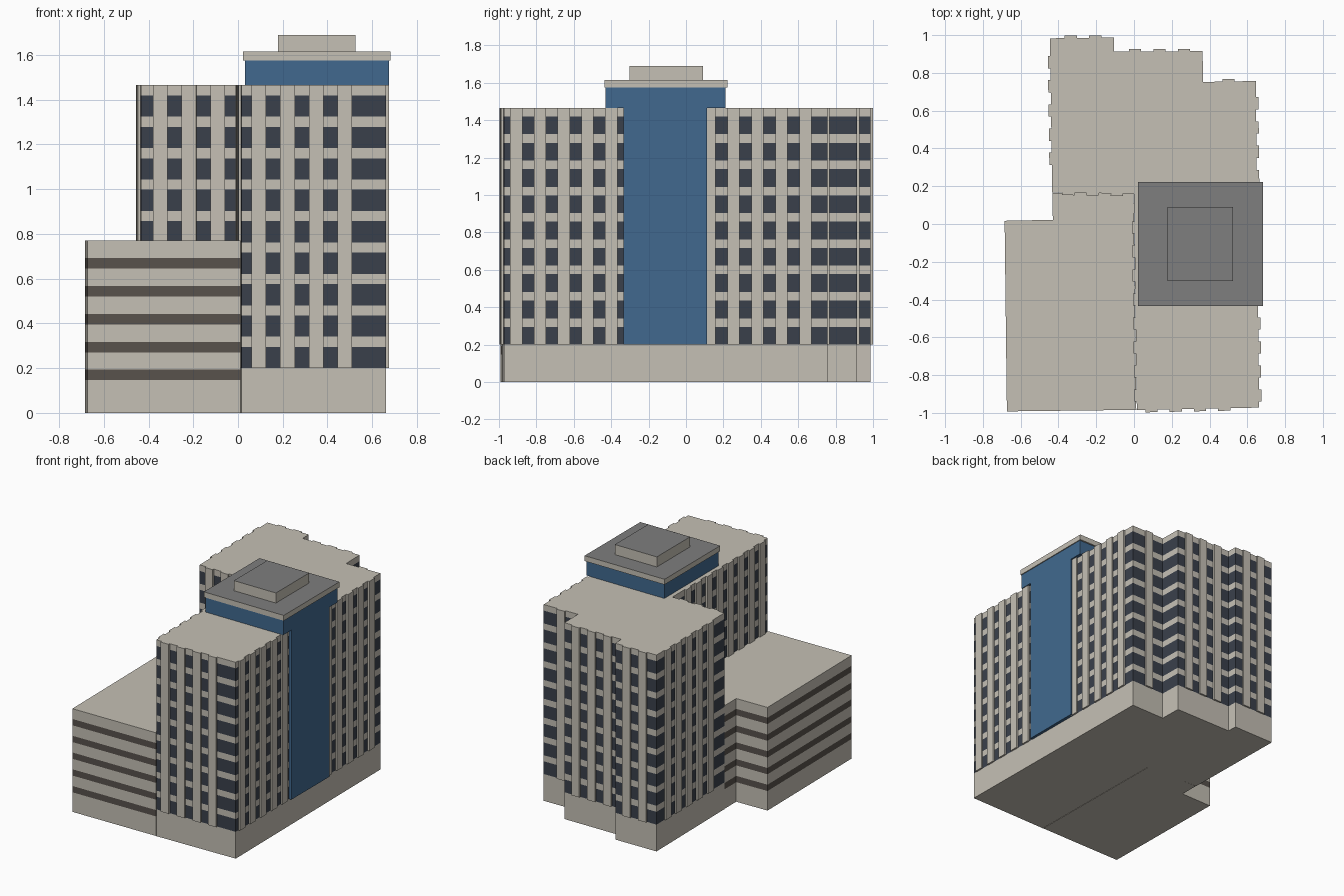
import bpy, bmesh
from mathutils import Vector

if "Cube" in bpy.data.objects:
    bpy.data.objects.remove(bpy.data.objects["Cube"])


def lin(c):
    c /= 255
    return c / 12.92 if c <= 0.04045 else ((c + 0.055) / 1.055) ** 2.4


def material(name, r, g, b):
    m = bpy.data.materials.new(name)
    m.diffuse_color = (lin(r), lin(g), lin(b), 1)
    m.use_nodes = True
    m.node_tree.nodes["Principled BSDF"].inputs["Base Color"].default_value = m.diffuse_color
    return m


CREAM = material("cream concrete", 197, 192, 181)
GLASS = material("dark window glass", 58, 64, 75)
BLUE = material("blue cladding", 65, 105, 143)
BROWN = material("brown stripe", 88, 82, 76)
GREY = material("grey roofing", 126, 126, 126)


def prism(name, outline, levels, wall_mats, cap_mat):
    """Extrude a counter-clockwise outline through z levels, one material per band."""
    mats = list(dict.fromkeys(wall_mats + [cap_mat, CREAM]))
    bm = bmesh.new()
    rings = [[bm.verts.new((x, y, z)) for x, y in outline] for z in levels]
    n = len(outline)
    for k, mat in enumerate(wall_mats):
        lo, hi = rings[k], rings[k + 1]
        for i in range(n):
            j = (i + 1) % n
            f = bm.faces.new((lo[i], lo[j], hi[j], hi[i]))
            f.material_index = mats.index(mat)
    bm.faces.new(rings[0][::-1]).material_index = mats.index(wall_mats[0])
    bm.faces.new(rings[-1]).material_index = mats.index(cap_mat)
    me = bpy.data.meshes.new(name)
    bm.to_mesh(me)
    bm.free()
    for m in mats:
        me.materials.append(m)
    ob = bpy.data.objects.new(name, me)
    bpy.context.collection.objects.link(ob)
    return ob


def rect(x0, x1, y0, y1):
    return [(x0, y0), (x1, y0), (x1, y1), (x0, y1)]


# Tower: plain base, nine window rows with spandrels between them
BASE, ROOF, ROWS = 0.2, 1.465, 9
PITCH = (ROOF - BASE) / ROWS
tower = [(0.015, -0.985), (0.662, -0.972), (0.645, 0.757), (0.366, 0.752),
         (0.363, 0.915), (-0.105, 0.913), (-0.107, 0.987), (-0.445, 0.983),
         (-0.433, 0.167), (0.0, 0.16)]
levels, bands = [0, BASE], [CREAM]
for r in range(ROWS):
    z = BASE + r * PITCH
    levels += [z + 0.095, z + PITCH]
    bands += [GLASS, CREAM]
prism("tower", tower, levels, bands, CREAM)


# Pilasters: shallow full-height ribs along each facade
def pilasters(name, edge, axis, start, step, count, width=0.065, depth=0.013):
    a = Vector(tower[edge])
    b = Vector(tower[(edge + 1) % len(tower)])
    d = (b - a).normalized()
    out = Vector((d.y, -d.x))
    for i in range(count):
        c = a + d * ((start + i * step - a[axis]) / d[axis])
        p, q = c - d * width / 2, c + d * width / 2
        corners = [p - out * 0.01, p + out * depth, q + out * depth, q - out * 0.01]
        prism(f"{name}_pilaster", [tuple(v) for v in corners], [BASE, ROOF], [CREAM], CREAM)


pilasters("front", 0, 0, 0.0925, 0.1285, 4)
pilasters("right_front", 1, 1, -0.9075, 0.127, 5)
pilasters("right_back", 1, 1, 0.125, 0.1285, 5)
pilasters("back_right", 2, 0, 0.50, 0.13, 1)
pilasters("back_middle", 4, 0, 0.005, 0.13, 3)
pilasters("back_left", 6, 0, -0.335, 0.13, 2)
pilasters("left_back", 7, 1, 0.345, 0.128, 5)
pilasters("inner_front", 8, 0, -0.3475, 0.1285, 3)
pilasters("left_front", 9, 1, -0.9075, 0.127, 8)

# Low annex with brown stripes
annex = [(-0.673, -0.992), (0.012, -0.984), (-0.002, 0.165), (-0.431, 0.165),
         (-0.43, 0.022), (-0.685, 0.017)]
levels, bands = [0], []
for i in range(5):
    z = 0.146 + i * 0.125
    levels += [z, z + 0.047]
    bands += [CREAM, BROWN]
prism("annex", annex, levels + [0.77], bands + [CREAM], CREAM)

# Blue bay on the right facade and blue penthouse above the roof
prism("blue_bay", rect(0.5, 0.675, -0.335, 0.112), [BASE, ROOF], [BLUE], BLUE)
prism("penthouse", rect(0.032, 0.675, -0.43, 0.21), [ROOF, 1.575], [BLUE], BLUE)

# Roof slab and plant box
prism("roof_slab", rect(0.022, 0.682, -0.435, 0.222), [1.575, 1.615], [CREAM], GREY)
prism("plant_box", rect(0.178, 0.525, -0.303, 0.09), [1.615, 1.69], [CREAM], GREY)
